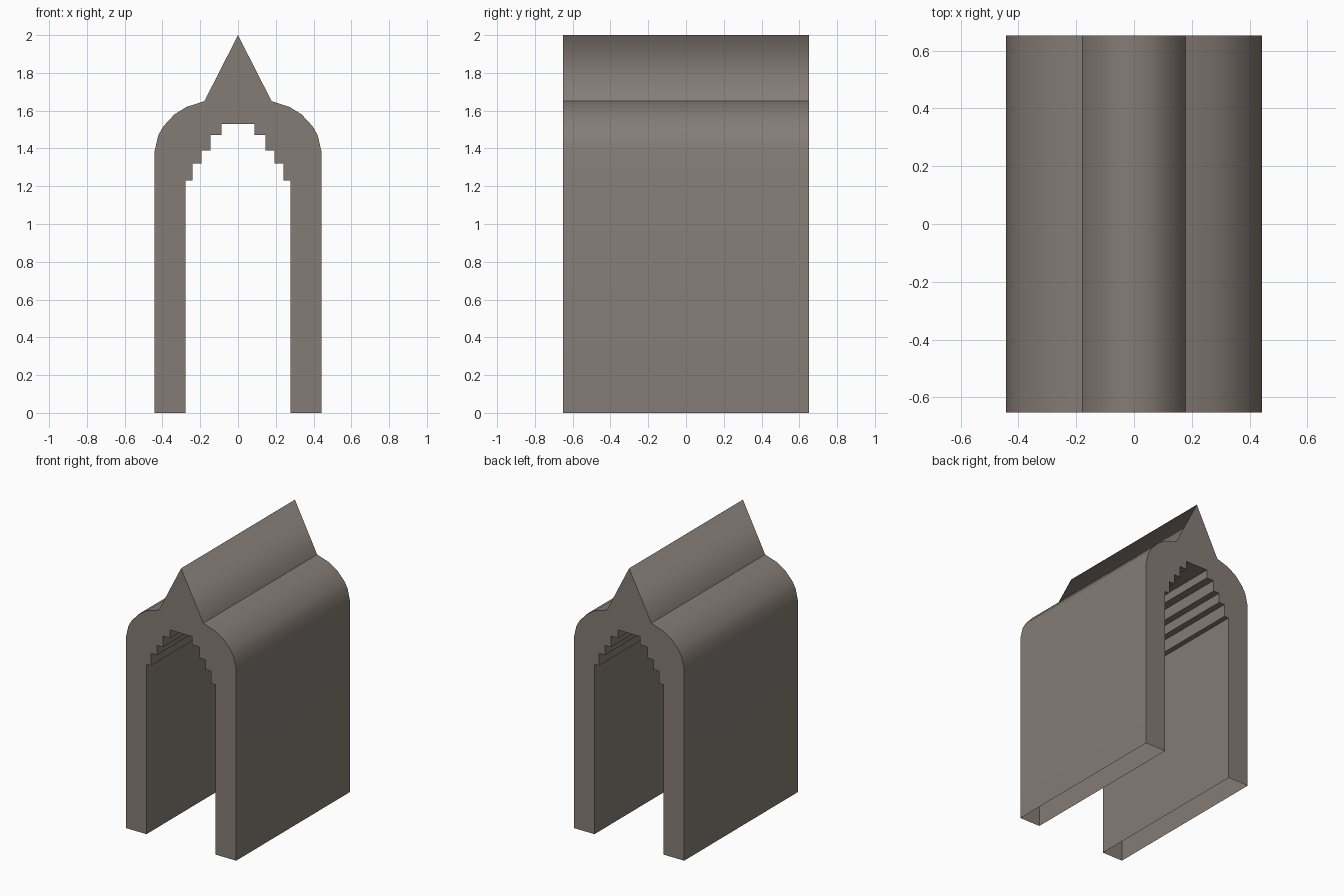
import bpy, bmesh

if "Cube" in bpy.data.objects:
    bpy.data.objects.remove(bpy.data.objects["Cube"])

DEPTH = 0.652  # half length along y

# Right half of the outer skin (foot to apex) and of the stepped inner vault
outer = [(0.442, 0), (0.442, 1.383), (0.422, 1.47), (0.396, 1.516), (0.337, 1.58),
         (0.272, 1.62), (0.178, 1.65), (0, 2)]
steps = [(0.277, 1.23), (0.24, 1.32), (0.194, 1.39), (0.146, 1.47), (0.088, 1.53)]

inner = [(0.277, 0)]
for i, (x, z) in enumerate(steps):
    inner.append((x, z))
    if i + 1 < len(steps):
        inner.append((steps[i + 1][0], z))


def mirrored(pts):
    return [(-x, z) for x, z in pts]


# Closed outline: over the outside right to left, then back through the vault
profile = outer + mirrored(outer[:-1])[::-1] + mirrored(inner) + inner[::-1]

stone = bpy.data.materials.new("warm grey stone")
stone.diffuse_color = (0.235, 0.202, 0.178, 1)
stone.use_nodes = True
stone.node_tree.nodes["Principled BSDF"].inputs["Base Color"].default_value = stone.diffuse_color

bm = bmesh.new()
front = [bm.verts.new((x, -DEPTH, z)) for x, z in profile]
back = [bm.verts.new((x, DEPTH, z)) for x, z in profile]
bm.faces.new(front)
bm.faces.new(back[::-1])
n = len(profile)
for i in range(n):
    j = (i + 1) % n
    bm.faces.new((front[i], back[i], back[j], front[j]))
bmesh.ops.recalc_face_normals(bm, faces=bm.faces)

# The feet are open underneath
feet = [f for f in bm.faces if all(v.co.z < 0.001 for v in f.verts)]
bmesh.ops.delete(bm, geom=feet, context='FACES_ONLY')

# Smooth rounded shoulders and ridge; crisp valleys, steps and end faces
for f in bm.faces:
    f.smooth = True
for e in bm.edges:
    a, b = e.verts
    lengthwise = abs(a.co.y - b.co.y) > 1
    x, z = abs(a.co.x), a.co.z
    shoulder = x > 0.25 and z > 1.35
    ridge = z > 1.9
    e.smooth = lengthwise and (shoulder or ridge)

mesh = bpy.data.meshes.new("vaulted_arch")
bm.to_mesh(mesh)
bm.free()
mesh.materials.append(stone)
arch = bpy.data.objects.new("vaulted_arch", mesh)
bpy.context.collection.objects.link(arch)
